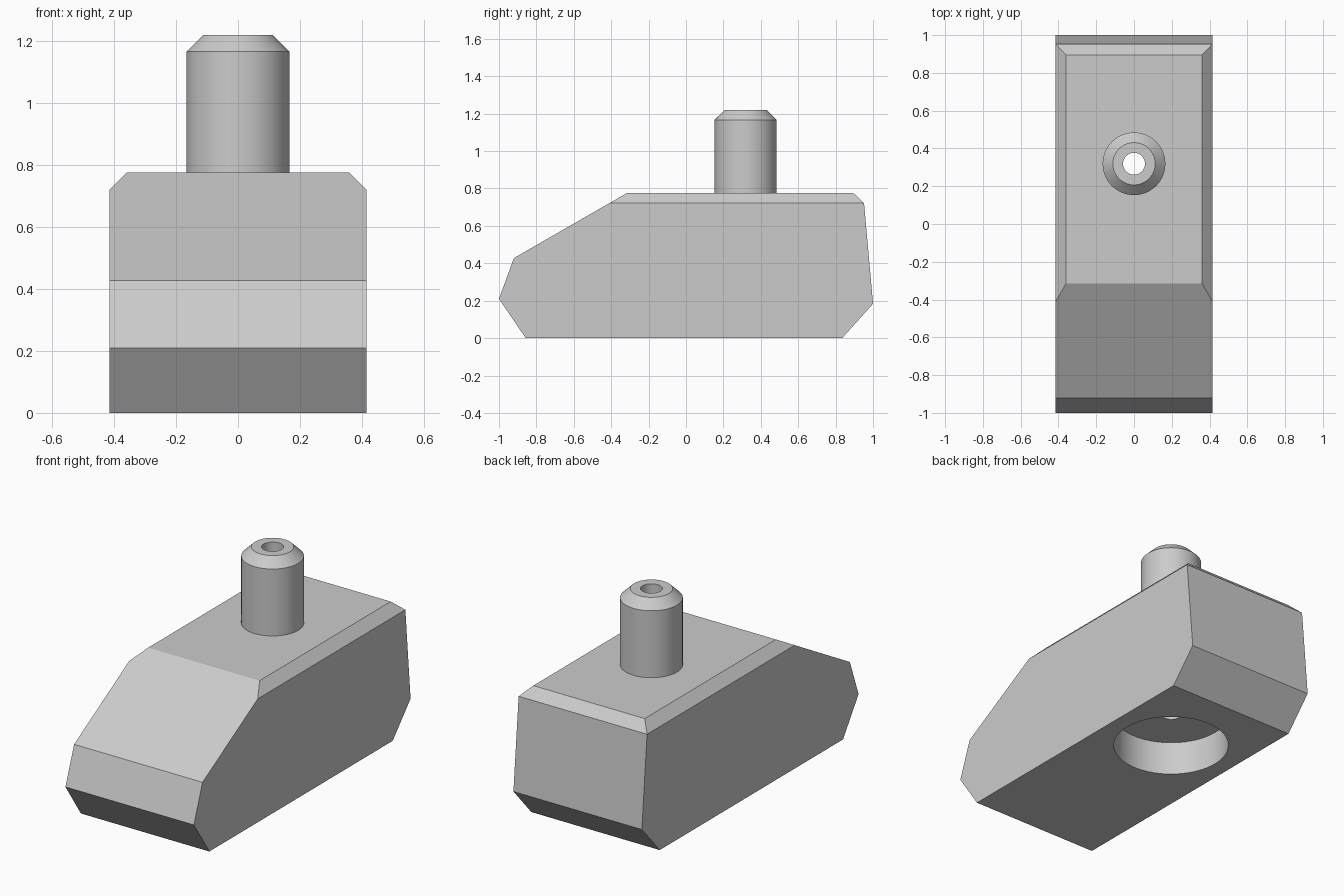
import bpy, bmesh, math
from mathutils import Vector

if "Cube" in bpy.data.objects:
    bpy.data.objects.remove(bpy.data.objects["Cube"], do_unlink=True)

HALF_WIDTH = 0.415
TOP = 0.776
CHAMFER = 0.055
PIN_Y = 0.319
PIN_RADIUS = 0.166
BORE = 0.058
POCKET_RADIUS = 0.317
POCKET_DEPTH = 0.2

grey = bpy.data.materials.new("plain grey")
grey.use_nodes = True
colour = (0.6, 0.6, 0.6, 1)
grey.diffuse_color = colour
grey.node_tree.nodes["Principled BSDF"].inputs["Base Color"].default_value = colour


def make_object(name, bm):
    bmesh.ops.recalc_face_normals(bm, faces=bm.faces)
    mesh = bpy.data.meshes.new(name)
    bm.to_mesh(mesh)
    bm.free()
    mesh.materials.append(grey)
    obj = bpy.data.objects.new(name, mesh)
    bpy.context.collection.objects.link(obj)
    return obj


def lathe(name, profile, steps=64):
    """Spin a (radius, height) profile about the pin axis."""
    bm = bmesh.new()
    verts = [bm.verts.new((r, PIN_Y, z)) for r, z in profile]
    edges = [bm.edges.new(pair) for pair in zip(verts, verts[1:])]
    bmesh.ops.spin(bm, geom=verts + edges, cent=(0, PIN_Y, 0), axis=(0, 0, 1),
                   angle=math.tau, steps=steps)
    bmesh.ops.remove_doubles(bm, verts=bm.verts, dist=1e-5)
    return make_object(name, bm)


def smooth(obj):
    bpy.ops.object.select_all(action="DESELECT")
    obj.select_set(True)
    bpy.context.view_layer.objects.active = obj
    bpy.ops.object.shade_smooth_by_angle(angle=math.radians(25))


# Body: extruded side outline
outline = [(-0.857, 0), (-1, 0.21), (-0.92, 0.428), (-0.315, TOP),
           (0.895, TOP), (0.952, TOP - CHAMFER), (1, 0.183), (0.835, 0)]
bm = bmesh.new()
side = bm.faces.new([bm.verts.new((-HALF_WIDTH, y, z)) for y, z in outline])
extruded = bmesh.ops.extrude_face_region(bm, geom=[side], use_keep_orig=True)
bmesh.ops.translate(bm, vec=(2 * HALF_WIDTH, 0, 0),
                    verts=[v for v in extruded["geom"] if isinstance(v, bmesh.types.BMVert)])

# Chamfers along both upper side edges
for sign in (-1, 1):
    cut = bmesh.ops.bisect_plane(
        bm, geom=bm.verts[:] + bm.edges[:] + bm.faces[:],
        plane_co=(sign * HALF_WIDTH, 0, TOP - CHAMFER),
        plane_no=Vector((sign, 0, 1)).normalized(), clear_outer=True)
    rim = [e for e in cut["geom_cut"] if isinstance(e, bmesh.types.BMEdge)]
    bmesh.ops.contextual_create(bm, geom=rim)
body = make_object("body", bm)

# Round pocket underneath and bore through to the top
cutter = lathe("bore_cutter", [(0, -0.1), (POCKET_RADIUS, -0.1), (POCKET_RADIUS, POCKET_DEPTH),
                               (BORE, POCKET_DEPTH), (BORE, TOP + 0.1), (0, TOP + 0.1)])
cutter.hide_render = True
hole = body.modifiers.new("bore", "BOOLEAN")
hole.operation = "DIFFERENCE"
hole.solver = "EXACT"
hole.object = cutter
bpy.ops.object.select_all(action="DESELECT")
bpy.context.view_layer.objects.active = body
body.select_set(True)
bpy.ops.object.modifier_apply(modifier=hole.name)
bpy.data.objects.remove(cutter, do_unlink=True)
smooth(body)

# Hollow pin with a chamfered tip
pin = lathe("pin", [(PIN_RADIUS, TOP), (PIN_RADIUS, 1.167), (0.112, 1.22),
                    (BORE, 1.22), (BORE, TOP)])
smooth(pin)
